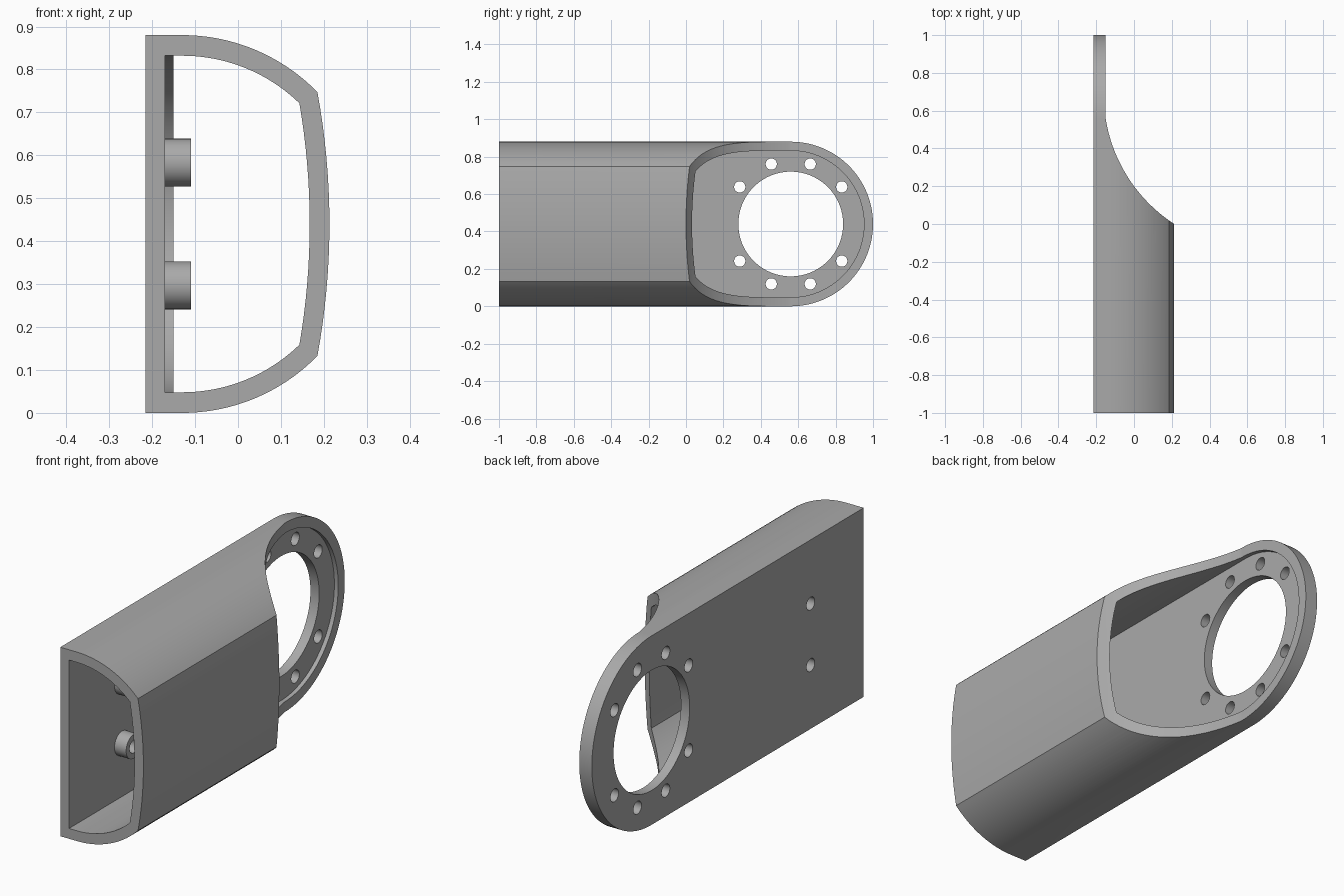
import bpy, bmesh
from math import sin, cos, radians, sqrt, asin, atan2, pi
from mathutils import Vector

if "Cube" in bpy.data.objects:
    bpy.data.objects.remove(bpy.data.objects["Cube"])

MID = 0.44          # height of the centre line
RING_Y = 0.56       # centre of the round end
BACK, FLOOR = -0.215, -0.17

grey = bpy.data.materials.new("plain_grey")
grey.use_nodes = True
grey.diffuse_color = (0.4, 0.4, 0.4, 1)
grey.node_tree.nodes["Principled BSDF"].inputs["Base Color"].default_value = (0.4, 0.4, 0.4, 1)


def prism(name, points, axis, lo, hi):
    """Extrude a 2D outline along an axis; the other two axes keep xyz order."""
    bm = bmesh.new()

    def place(p, h):
        co = list(p)
        co.insert(axis, h)
        return bm.verts.new(co)
    face = bm.faces.new([place(p, lo) for p in points])
    new = bmesh.ops.extrude_face_region(bm, geom=[face])["geom"]
    shift = Vector((0, 0, 0))
    shift[axis] = hi - lo
    bmesh.ops.translate(bm, vec=shift, verts=[v for v in new if isinstance(v, bmesh.types.BMVert)])
    bmesh.ops.recalc_face_normals(bm, faces=bm.faces)
    mesh = bpy.data.meshes.new(name)
    bm.to_mesh(mesh)
    bm.free()
    mesh.materials.append(grey)
    ob = bpy.data.objects.new(name, mesh)
    bpy.context.collection.objects.link(ob)
    return ob


def arc(cx, cy, r, start, end, steps):
    turn = [start + (end - start) * i / steps for i in range(steps + 1)]
    return [(cx + r * cos(a), cy + r * sin(a)) for a in turn]


def rod(name, y, z, r, lo, hi, sides=32):
    return prism(name, arc(y, z, r, 0, 2 * pi, sides)[:-1], 0, lo, hi)


def combine(ob, tool, operation):
    mod = ob.modifiers.new(operation.lower(), 'BOOLEAN')
    mod.operation, mod.solver, mod.object = operation, 'EXACT', tool
    bpy.context.view_layer.objects.active = ob
    bpy.ops.object.modifier_apply(modifier=mod.name)
    bpy.data.objects.remove(tool)


def section(left, r, corner_x, bulge_x):
    """Flat back, two curved shoulders and a slightly bowed front wall (x, z)."""
    cx = -0.13
    lift = sqrt(r * r - (corner_x - cx) ** 2)
    side_r = (lift ** 2 + (bulge_x - corner_x) ** 2) / (2 * (bulge_x - corner_x))
    half = asin(lift / side_r)
    a = atan2(lift, corner_x - cx)
    lower = arc(cx, MID, r, -pi / 2, -a, 20)
    wall = arc(bulge_x - side_r, MID, side_r, -half, half, 16)
    upper = arc(cx, MID, r, a, pi / 2, 20)
    return [(left, MID - r)] + lower + wall[1:-1] + upper + [(left, MID + r)]


def round_end(r, start):
    """Long strip with a half-round end (y, z)."""
    return [(start, MID - r)] + arc(RING_Y, MID, r, -pi / 2, pi / 2, 64) + [(start, MID + r)]


# Outer housing with its rounded end
housing = prism("housing", section(BACK, 0.44, 0.185, 0.213), 1, -1, 1.2)
combine(housing, prism("end_shape", round_end(0.44, -1.5), 0, -0.5, 0.5), 'INTERSECT')

# Hollow interior
cavity = prism("cavity", section(FLOOR, 0.392, 0.143, 0.167), 1, -1.1, 1.2)
combine(cavity, prism("cavity_end", round_end(0.392, -1.5), 0, -0.5, 0.5), 'INTERSECT')
combine(housing, cavity, 'DIFFERENCE')

# Curved scoop that opens the housing over the ring
start, end = radians(237), radians(189)
R = 0.82
cx, cy = 0.213 - R * cos(start), -R * sin(start)
scoop = arc(cx, cy, R, start, end, 40)
scoop = [(0.6, scoop[0][1])] + scoop + [(scoop[-1][0], 1.3), (0.6, 1.3)]
combine(housing, prism("scoop", scoop, 2, -0.2, 1.1), 'DIFFERENCE')

# Two hollow screw bosses on the back wall
for side in (-1, 1):
    z = MID + side * 0.143
    combine(housing, rod("boss", -0.61, z, 0.056, -0.19, -0.11), 'UNION')
    combine(housing, rod("boss_hole", -0.61, z, 0.03, -0.3, 0), 'DIFFERENCE')

# Large opening and its ring of bolt holes, leaving two places empty
combine(housing, rod("opening", RING_Y, MID, 0.28, -0.4, 0, 96), 'DIFFERENCE')
for i in range(10):
    if i % 5:
        a = radians(36 * i)
        hole = rod("bolt_hole", RING_Y + 0.337 * cos(a), MID + 0.337 * sin(a), 0.03, -0.4, 0)
        combine(housing, hole, 'DIFFERENCE')

bpy.ops.object.select_all(action='DESELECT')
housing.select_set(True)
bpy.context.view_layer.objects.active = housing
bpy.ops.object.shade_smooth_by_angle(angle=radians(25))
